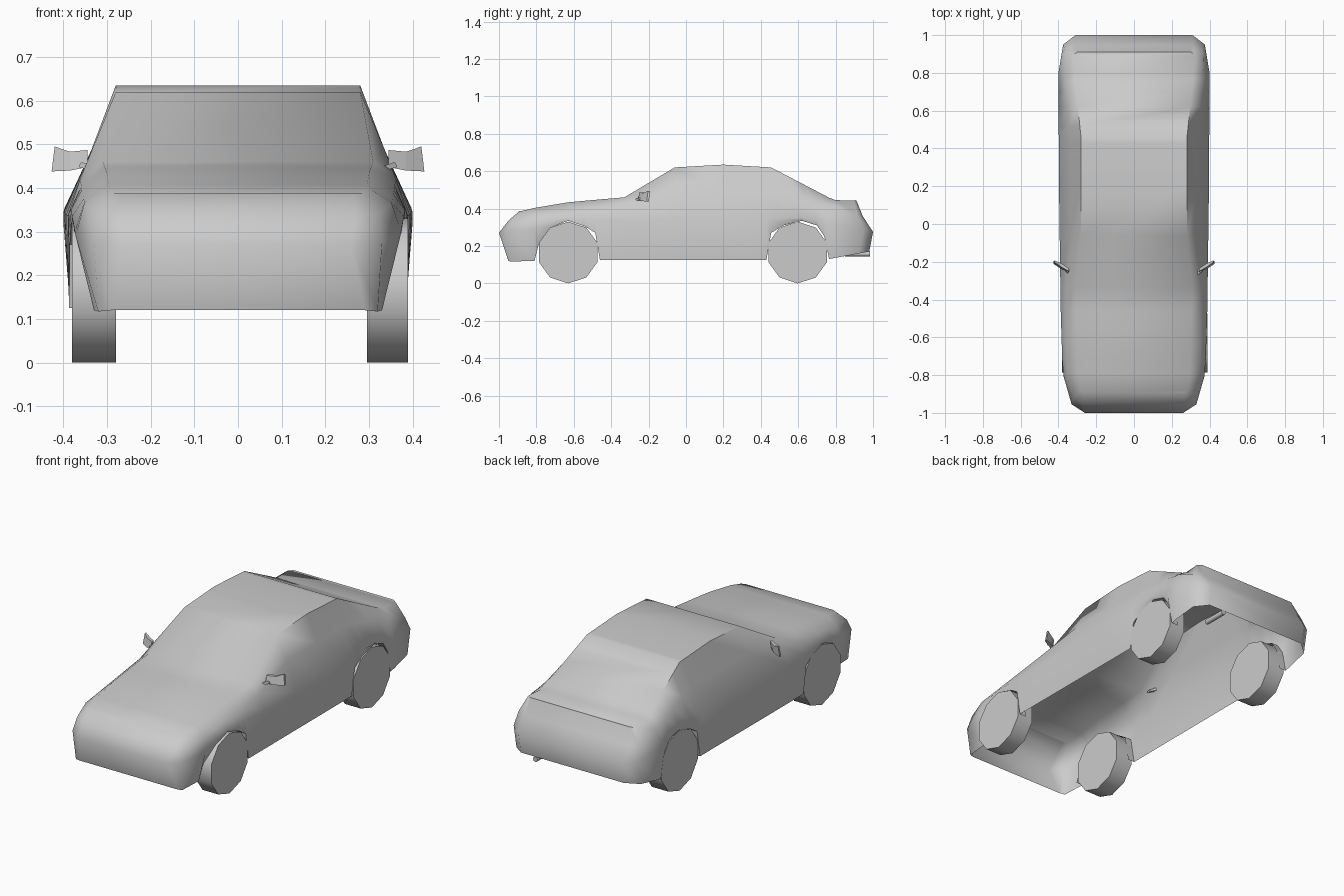
import bpy, bmesh, math

if "Cube" in bpy.data.objects:
    bpy.data.objects.remove(bpy.data.objects["Cube"])


def make(name, verts, faces, smooth=None):
    me = bpy.data.meshes.new(name)
    me.from_pydata(verts, [], faces)
    bm = bmesh.new()
    bm.from_mesh(me)
    bmesh.ops.recalc_face_normals(bm, faces=bm.faces)
    bm.to_mesh(me)
    bm.free()
    ob = bpy.data.objects.new(name, me)
    bpy.context.collection.objects.link(ob)
    if smooth:
        bpy.ops.object.select_all(action='DESELECT')
        ob.select_set(True)
        bpy.context.view_layer.objects.active = ob
        bpy.ops.object.shade_smooth_by_angle(angle=math.radians(smooth))
    return ob


def interp(y, table):
    for (a, u), (b, v) in zip(table, table[1:]):
        if y <= b:
            return u + (v - u) * max(0, (y - a) / (b - a))
    return table[-1][1]


def loft(name, rings, smooth=None):
    n = len(rings[0])
    verts = [p for r in rings for p in r]
    faces = [tuple(range(n)), tuple(range(len(verts) - n, len(verts)))]
    for k in range(len(rings) - 1):
        for i in range(n):
            j = (i + 1) % n
            faces.append((k*n + i, k*n + j, k*n + n + j, k*n + n + i))
    return make(name, verts, faces, smooth)


# Body outline curves along the length (y, value)
ROOF = [(-.89, .39), (-.62, .435), (-.33, .46), (-.06, .62), (.2, .635), (.455, .62), (.79, .445), (.91, .445)]
TOP_X = [(-.81, .295), (-.33, .31), (-.06, .28), (.455, .28), (.79, .315)]
SHOULDER_X = [(-.81, .352), (-.33, .362), (-.06, .335), (.455, .335), (.79, .37)]
SHOULDER_Z = [(-.81, .365), (-.33, .42), (-.06, .49), (.455, .49), (.79, .41)]
BELT_X = [(-.81, .372), (-.72, .38), (-.46, .388), (.2, .397), (.79, .4)]
BELT_Z = [(-.81, .29), (-.72, .335), (-.63, .35), (-.33, .335), (.62, .35), (.79, .32)]
BOTTOM_X = [(-.81, .33), (-.72, .375), (-.46, .387), (.79, .385)]

# Lower edge with both wheel arches
FRONT_ARCH = [(-.81, .12), (-.79, .2), (-.72, .3), (-.63, .335), (-.54, .305), (-.485, .27), (-.46, .125)]
REAR_ARCH = [(.43, .125), (.455, .27), (.52, .31), (.62, .335), (.7, .31), (.74, .25), (.765, .13)]
edge = FRONT_ARCH + [(-.33, .125), (-.06, .125), (.2, .125)] + REAR_ARCH + [(.8, .137)]

# Half sections: bottom, belt, shoulder, top edge
sections = [
    [(.29, -.95, .12), (.26, -1, .27), (.27, -.95, .335), (.265, -.89, .387)],
    [(.32, -.94, .117), (.33, -.955, .275), (.325, -.92, .34), (.285, -.88, .387)],
]
for y, zb in edge:
    sections.append([(interp(y, BOTTOM_X), y, zb),
                     (interp(y, BELT_X), y, interp(y, BELT_Z)),
                     (interp(y, SHOULDER_X), y, interp(y, SHOULDER_Z)),
                     (interp(y, TOP_X), y, interp(y, ROOF))])
sections += [
    [(.375, .925, .16), (.375, .95, .29), (.365, .92, .36), (.325, .895, .443)],
    [(.31, .98, .17), (.31, 1, .275), (.31, .945, .36), (.3, .91, .445)],
]

# Body shell, open underneath
verts, faces = [], []
for s in sections:
    verts += [(-x, y, z) for x, y, z in s] + s[::-1]
last = (len(sections) - 1) * 8
for k in range(len(sections) - 1):
    for i in range(7):
        a = k * 8 + i
        faces.append((a, a + 1, a + 9, a + 8))
for base in (0, last):
    for i in range(3):
        faces.append((base + i, base + i + 1, base + 6 - i, base + 7 - i))
make("car_body", verts, faces, 60)

# Inward lips of the wheel arches
for label, arch in (("front", FRONT_ARCH), ("rear", REAR_ARCH)):
    for side in (-1, 1):
        v, f = [], []
        for y, z in arch:
            x = interp(y, BOTTOM_X)
            v += [(side * x, y, z), (side * (x - .04), y, z)]
        for i in range(len(arch) - 1):
            f.append((2*i, 2*i + 1, 2*i + 3, 2*i + 2))
        make(label + "_arch_lip", v, f)

# Ten-sided wheels
for label, yc in (("front", -.63), ("rear", .597)):
    for x0, x1 in ((-.38, -.28), (.295, .39)):
        rings = [[(x, yc + .165 * math.sin(i * math.pi / 5), .165 - .165 * math.cos(i * math.pi / 5))
                  for i in range(10)] for x in (x0, x1)]
        loft(label + "_wheel", rings, 40)

# Door mirrors: swept-back housing and stalk
for s in (-1, 1):
    loft("mirror_housing", [
        [(s*.345, -.255, .448), (s*.345, -.24, .448), (s*.345, -.235, .487), (s*.345, -.25, .487)],
        [(s*.385, -.238, .44), (s*.385, -.213, .44), (s*.385, -.208, .483), (s*.385, -.228, .483)],
        [(s*.427, -.21, .438), (s*.427, -.198, .438), (s*.42, -.193, .495), (s*.42, -.203, .495)]])
    loft("mirror_stalk", [
        [(s*.325, -.28, .437), (s*.325, -.26, .437), (s*.325, -.26, .447), (s*.325, -.28, .447)],
        [(s*.365, -.25, .448), (s*.365, -.225, .448), (s*.36, -.225, .46), (s*.36, -.25, .46)]])

# Exhaust pipe
loft("exhaust_pipe", [[(.22 + .014 * math.cos(i * math.pi / 4), y, .158 + .014 * math.sin(i * math.pi / 4))
                       for i in range(8)] for y in (.85, .985)], 50)
